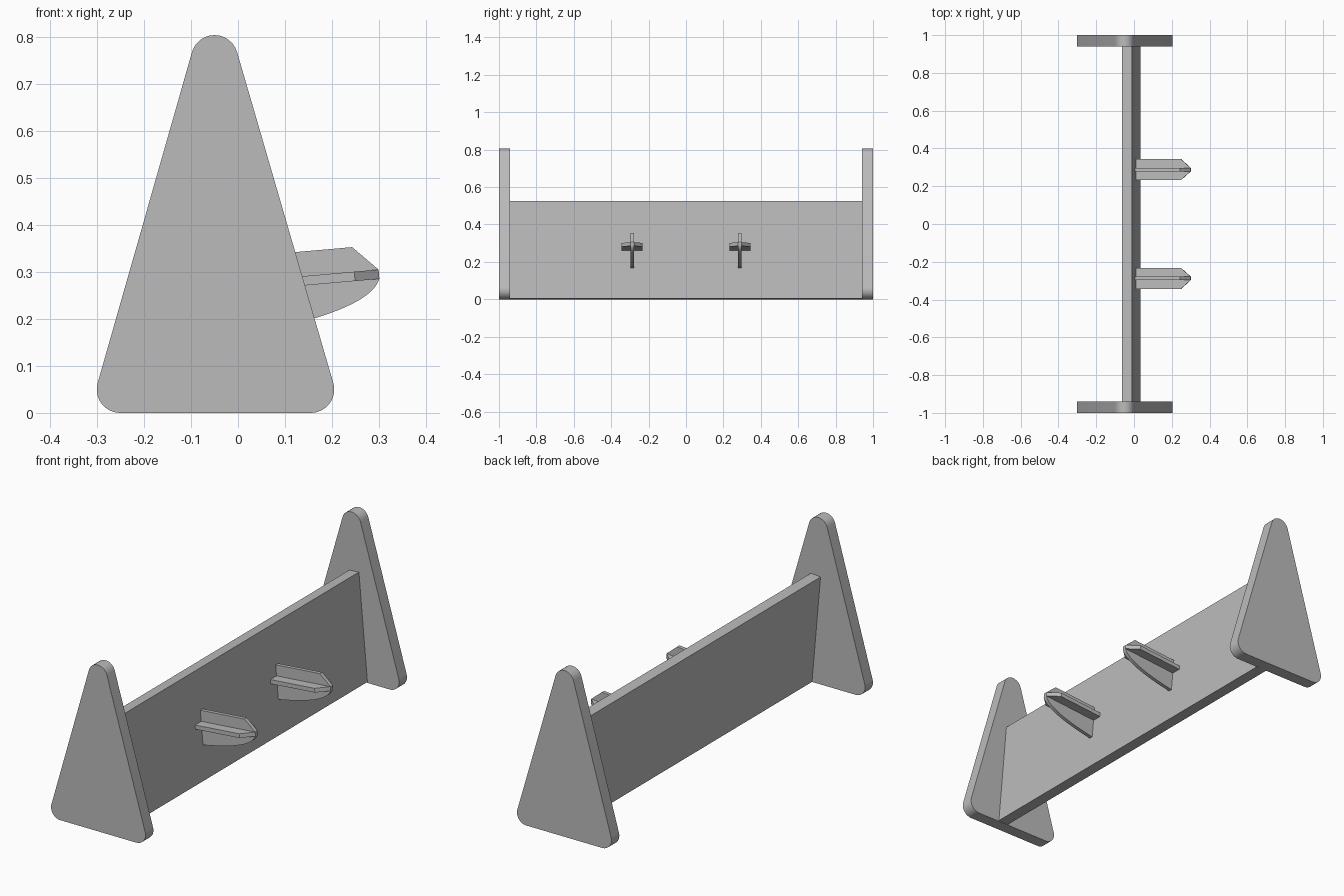
import bpy, bmesh, math
from mathutils import Matrix, Vector

if "Cube" in bpy.data.objects:
    bpy.data.objects.remove(bpy.data.objects["Cube"])

grey = bpy.data.materials.new("plain_grey")
grey.use_nodes = True
GREY = (0.5, 0.5, 0.5, 1)
grey.diffuse_color = GREY
grey.node_tree.nodes["Principled BSDF"].inputs["Base Color"].default_value = GREY

TILT = math.radians(5)


def prism(name, outline, depth, matrix, smooth=True):
    """Extrude an outline, drawn in local XY, symmetrically along local Z."""
    bm = bmesh.new()
    base = bm.faces.new([bm.verts.new((x, y, -depth / 2)) for x, y in outline])
    new = bmesh.ops.extrude_face_region(bm, geom=[base])["geom"]
    bmesh.ops.translate(bm, vec=(0, 0, depth),
                        verts=[v for v in new if isinstance(v, bmesh.types.BMVert)])
    bmesh.ops.transform(bm, matrix=matrix, verts=bm.verts)
    bmesh.ops.recalc_face_normals(bm, faces=bm.faces)
    mesh = bpy.data.meshes.new(name)
    bm.to_mesh(mesh)
    bm.free()
    mesh.materials.append(grey)
    obj = bpy.data.objects.new(name, mesh)
    bpy.context.collection.objects.link(obj)
    if smooth:
        bpy.ops.object.select_all(action="DESELECT")
        obj.select_set(True)
        bpy.context.view_layer.objects.active = obj
        bpy.ops.object.shade_smooth_by_angle(angle=math.radians(30))
    return obj


def rounded_triangle(centres, r, steps=12):
    """Outline around three equal circles given anticlockwise."""
    pts = []
    for i, c in enumerate(centres):
        a = Vector(c) - Vector(centres[i - 1])
        b = Vector(centres[(i + 1) % 3]) - Vector(c)
        start = math.atan2(a.y, a.x) - math.pi / 2
        sweep = (math.atan2(b.y, b.x) - math.atan2(a.y, a.x)) % math.tau
        for k in range(steps + 1):
            t = start + sweep * k / steps
            pts.append((c[0] + r * math.cos(t), c[1] + r * math.sin(t)))
    return pts


def bezier(p0, p1, p2, steps=12):
    p0, p1, p2 = Vector(p0), Vector(p1), Vector(p2)
    return [tuple(p0 * (1 - t) ** 2 + p1 * 2 * t * (1 - t) + p2 * t * t)
            for t in (k / steps for k in range(steps + 1))]


# Local XY is drawn upright in the XZ plane
upright = Matrix.Rotation(math.pi / 2, 4, "X")

# End supports
R = 0.05
outline = rounded_triangle([(-0.251, R), (0.155, R), (-0.05, 0.805 - R)], R)
for side, name in ((-1, "front_end_support"), (1, "back_end_support")):
    prism(name, outline, 0.06, Matrix.Translation((0, side * 0.97, 0)) @ upright)

# Leaning board between the supports
width, height = 0.052, 0.522
lean = Matrix.Rotation(-TILT, 4, "Y")
board = [(-width, 0), (0, 0), (0, height), (-width, height)]
prism("leaning_board", board, 1.88,
      Matrix.Translation((0.035, 0, 0.0045)) @ lean @ upright, smooth=False)

# Pegs: an upright fin crossed by a flat pointed plate
half, tip, shoulder = 0.009, 0.292, 0.24
fin = bezier((0, -0.1025), (0.265, -0.077), (tip, -0.01))
fin += [(tip, 0.01), (shoulder, 0.0625), (0, 0.0625)]
plate = [(0, -0.056), (shoulder, -0.056), (tip, -half),
         (tip, half), (shoulder, 0.056), (0, 0.056)]
for side, name in ((-1, "front_peg"), (1, "back_peg")):
    place = Matrix.Translation((0.0095, side * 0.288, 0.27)) @ lean
    prism(name + "_fin", fin, 2 * half, place @ upright)
    prism(name + "_plate", plate, 0.02, place, smooth=False)
